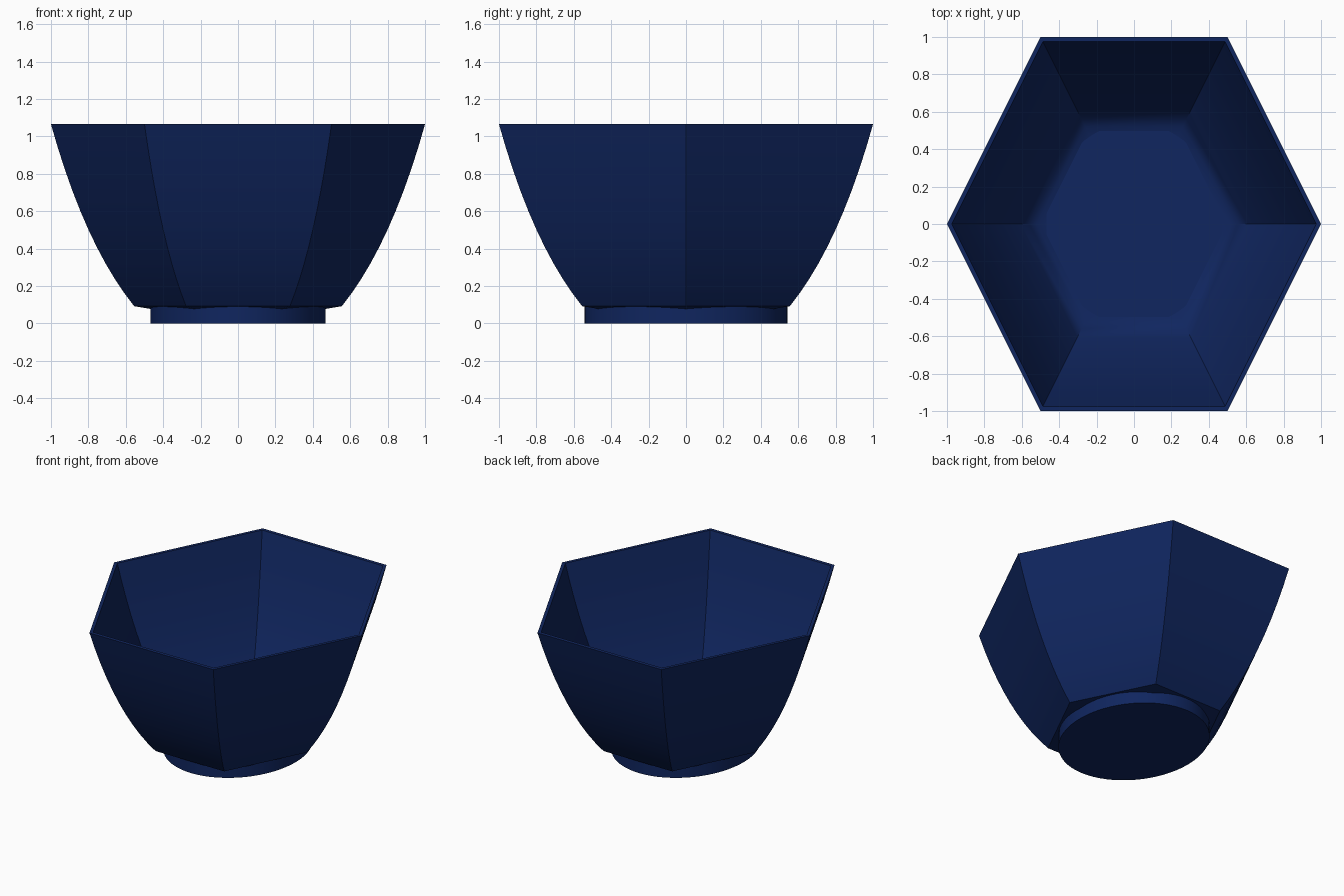
import bpy, bmesh, math
from mathutils import Vector

cube = bpy.data.objects.get("Cube")
if cube:
    bpy.data.objects.remove(cube, do_unlink=True)

STRETCH = 1 / math.cos(math.pi / 6)  # makes the hexagon as deep as it is wide

navy = bpy.data.materials.new("navy_blue")
navy.use_nodes = True
colour = (0.005, 0.019, 0.115, 1)
navy.diffuse_color = colour
navy.node_tree.nodes["Principled BSDF"].inputs["Base Color"].default_value = colour


def curve(a, b, c, steps):
    """Points along a quadratic curve from a to c, pulled towards b."""
    a, b, c = Vector(a), Vector(b), Vector(c)
    ts = [i / steps for i in range(steps + 1)]
    return [(1 - t) ** 2 * a + 2 * t * (1 - t) * b + t * t * c for t in ts]


def lathe(name, profile, sides, capped=False):
    """Sweep a (radius, height) profile around z, stretched along y."""
    bm = bmesh.new()
    rings = []
    for r, z in profile:
        angles = [2 * math.pi * i / sides for i in range(sides)]
        rings.append([bm.verts.new((r * math.cos(a), r * math.sin(a) * STRETCH, z))
                      for a in angles])
    for low, high in zip(rings, rings[1:]):
        for i in range(sides):
            j = (i + 1) % sides
            bm.faces.new((low[i], low[j], high[j], high[i]))
    if capped:
        bm.faces.new(rings[0][::-1])
        bm.faces.new(rings[-1])
    mesh = bpy.data.meshes.new(name)
    bm.to_mesh(mesh)
    bm.free()
    mesh.materials.append(navy)
    obj = bpy.data.objects.new(name, mesh)
    bpy.context.collection.objects.link(obj)
    bpy.ops.object.select_all(action="DESELECT")
    obj.select_set(True)
    bpy.context.view_layer.objects.active = obj
    bpy.ops.object.shade_smooth_by_angle(angle=math.radians(35))
    return obj


# Hexagonal bowl: underside, outer wall, thin rim, inner wall, floor edge
outer = curve((0.555, 0.092), (0.82, 0.42), (1, 1.065), 10)
inner = curve((0.975, 1.065), (0.80, 0.43), (0.56, 0.13), 10)
lathe("hexagonal_bowl",
      [(0.44, 0.073)] + outer + inner + [(0.52, 0.105), (0.44, 0.095)], 6)

# Solid round foot, whose top is the floor of the bowl
lathe("round_foot", [(0.469, 0), (0.469, 0.102)], 64, capped=True)
